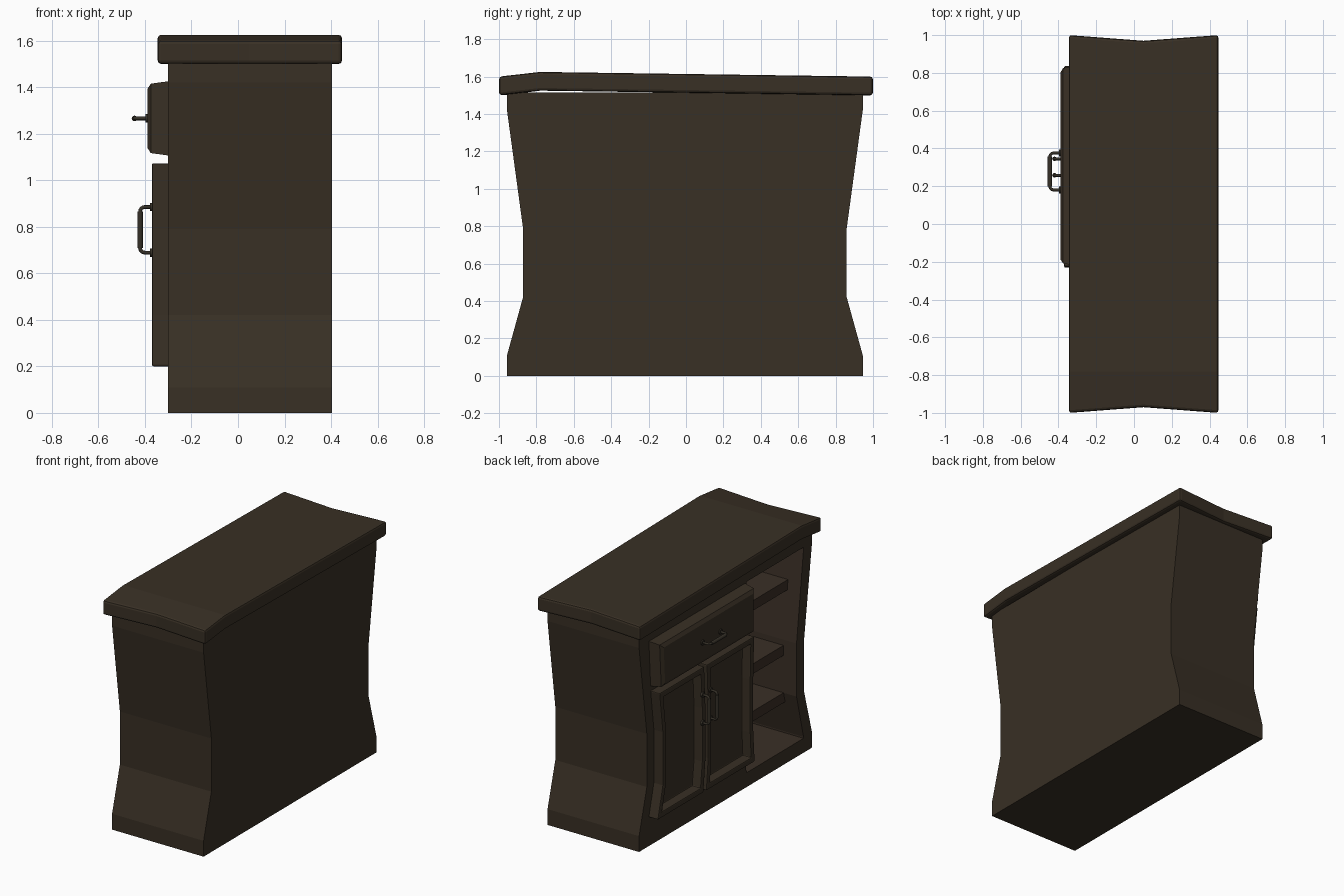
import bpy, bmesh, math
from mathutils import Vector

if "Cube" in bpy.data.objects:
    bpy.data.objects.remove(bpy.data.objects["Cube"])


def material(name, rgb):
    m = bpy.data.materials.new(name)
    m.diffuse_color = (*rgb, 1)
    m.use_nodes = True
    m.node_tree.nodes["Principled BSDF"].inputs["Base Color"].default_value = m.diffuse_color
    return m


WOOD = material("dark_wood", (0.040, 0.029, 0.018))
INNER = material("inner_wood", (0.042, 0.028, 0.019))
METAL = material("dark_metal", (0.035, 0.029, 0.020))
YC = -0.006  # sideways centre of the pinched body
KNOTS = [(0, 1), (0.11, 1), (0.42, 0.91), (0.79, 0.91), (1.42, 1), (2, 1)]


def pinch(z):
    """Width factor of the waisted cabinet at height z."""
    for (z0, s0), (z1, s1) in zip(KNOTS, KNOTS[1:]):
        if z <= z1:
            return s0 + (s1 - s0) * max(0, z - z0) / (z1 - z0)
    return 1


def cut_rows(bm, axis, values):
    n = Vector((0, 0, 0))
    n[axis] = 1
    for v in values:
        bmesh.ops.bisect_plane(bm, geom=bm.verts[:] + bm.edges[:] + bm.faces[:],
                               plane_co=n * v, plane_no=n)


def finish(bm, name, mats):
    bmesh.ops.recalc_face_normals(bm, faces=bm.faces[:])
    me = bpy.data.meshes.new(name)
    bm.to_mesh(me)
    bm.free()
    for m in mats:
        me.materials.append(m)
    ob = bpy.data.objects.new(name, me)
    bpy.context.collection.objects.link(ob)
    return ob


def add_box(bm, x, y, z):
    vs = bmesh.ops.create_cube(bm, size=1)["verts"]
    for v in vs:
        v.co = [r[0] if c < 0 else r[1] for c, r in zip(v.co, (x, y, z))]


def waist(bm):
    cut_rows(bm, 2, [k[0] for k in KNOTS[1:5]])
    for v in bm.verts:
        v.co.y = YC + (v.co.y - YC) * pinch(v.co.z)


def waisted_box(name, x, y, z, mats, index=0):
    bm = bmesh.new()
    add_box(bm, x, y, z)
    waist(bm)
    for f in bm.faces:
        f.material_index = index
    return finish(bm, name, mats)


def bevel(ob, width):
    b = ob.modifiers.new("bevel", "BEVEL")
    b.width = width
    b.segments = 2
    b.limit_method = "ANGLE"
    b.angle_limit = math.radians(50)


# cabinet body with an open shelf bay cut into it
body = waisted_box("cabinet_body", (-0.30, 0.405), (YC - 0.951, YC + 0.951), (0, 1.515), [WOOD, INNER])
cutter = waisted_box("bay_cutter", (-0.5, 0.33), (-0.865, -0.235), (0.10, 1.43), [WOOD, INNER], 1)
cutter.hide_render = True
mod = body.modifiers.new("bay", "BOOLEAN")
mod.operation = "DIFFERENCE"
mod.solver = "EXACT"
mod.object = cutter
bpy.context.view_layer.objects.active = body
bpy.ops.object.modifier_apply(modifier="bay")
bpy.data.objects.remove(cutter)

# shelves
for i, top in enumerate((0.42, 0.75, 1.19)):
    waisted_box(f"shelf_{i + 1}", (-0.20, 0.335), (-0.87, -0.23), (top - 0.07, top), [INNER])

# worktop: sagging ridge near one end, ends pulled in at the middle
bm = bmesh.new()
add_box(bm, (-0.345, 0.447), (-1, 1), (1.5, 1.6))
cut_rows(bm, 0, [0.05])
cut_rows(bm, 1, [-0.78])
for v in bm.verts:
    if abs(v.co.x - 0.05) < 0.01 and abs(v.co.y) > 0.9:
        v.co.y -= math.copysign(0.03, v.co.y)
    if abs(v.co.y + 0.78) < 0.01:
        v.co.z += 0.025
bevel(finish(bm, "worktop", [WOOD]), 0.014)

# drawer front with chamfered face
bm = bmesh.new()
rings = []
for x, inset in ((-0.29, 0), (-0.375, 0.012), (-0.39, 0.035)):
    y0, y1, z0, z1 = -0.222 + inset, 0.838 - inset, 1.105 + inset, 1.427 - inset
    ring = []
    for y, z in ((y0, z0), (y1, z0), (y1, z1), (y0, z1)):
        y *= 1 - (1 - pinch(z)) * 0.5
        ring.append(bm.verts.new((x, y, z)))
    rings.append(ring)
for a, b in zip(rings, rings[1:]):
    for i in range(4):
        j = (i + 1) % 4
        bm.faces.new((a[i], a[j], b[j], b[i]))
bm.faces.new(rings[0])
bm.faces.new(rings[-1])
finish(bm, "drawer_front", [WOOD])

# framed doors: a board whose front is inset and pushed back
for name, y0, y1 in (("left_door", 0.342, 0.86), ("right_door", -0.237, 0.312)):
    bm = bmesh.new()
    add_box(bm, (-0.37, -0.29), (y0, y1), (0.20, 1.073))
    bm.normal_update()
    front = [f for f in bm.faces if f.normal.x < -0.9]
    bmesh.ops.inset_region(bm, faces=front, thickness=0.058)
    inner = bmesh.ops.extrude_discrete_faces(bm, faces=front)["faces"][0]
    for v in inner.verts:
        v.co.x = -0.305
    waist(bm)
    bevel(finish(bm, name, [WOOD]), 0.007)


def rod(bm, a, b, r):
    a, b = Vector(a), Vector(b)
    m = (b - a).to_track_quat("Z", "Y").to_matrix().to_4x4()
    m.translation = (a + b) / 2
    bmesh.ops.create_cone(bm, cap_ends=True, segments=12, radius1=r, radius2=r,
                          depth=(b - a).length, matrix=m)


def handle(name, x, y, z, along, reach, half):
    """Bent pull handle on the plane x, running along a direction."""
    d = Vector(along)
    o = Vector((x, y, z))
    out = Vector((-1, 0, 0))
    r, c = 0.008, 0.02
    tip = reach - 0.011
    pts = [o + d * half]
    for k in range(5):  # rounded corner
        t = k / 4 * math.pi / 2
        pts.append(o + d * (half - c + c * math.cos(t)) + out * (tip - c + c * math.sin(t)))
    pts += [p - d * 2 * (p - o).dot(d) for p in reversed(pts)]
    cu = bpy.data.curves.new(name, "CURVE")
    cu.dimensions = "3D"
    cu.bevel_depth = r
    cu.bevel_resolution = 2
    cu.materials.append(METAL)
    sp = cu.splines.new("POLY")
    sp.points.add(len(pts) - 1)
    for p, q in zip(sp.points, pts):
        p.co = (*q, 1)
    bpy.context.collection.objects.link(bpy.data.objects.new(name, cu))
    # thicker grip and round mounting plates
    bm = bmesh.new()
    g = o + out * tip
    rod(bm, g - d * half * 0.8, g + d * half * 0.8, 0.012)
    for s in (-1, 1):
        p = o + d * half * s
        rod(bm, p - out * 0.005, p + out * 0.008, 0.018)
    ob = finish(bm, name + "_grip", [METAL])
    for o2 in bpy.context.selected_objects:
        o2.select_set(False)
    ob.select_set(True)
    bpy.context.view_layer.objects.active = ob
    bpy.ops.object.shade_smooth_by_angle(angle=math.radians(40))


handle("drawer_handle", -0.39, 0.278, 1.266, (0, 1, 0), 0.066, 0.098)
handle("left_door_handle", -0.37, 0.345, 0.787, (0, 0, 1), 0.062, 0.098)
handle("right_door_handle", -0.37, 0.258, 0.787, (0, 0, 1), 0.062, 0.098)
